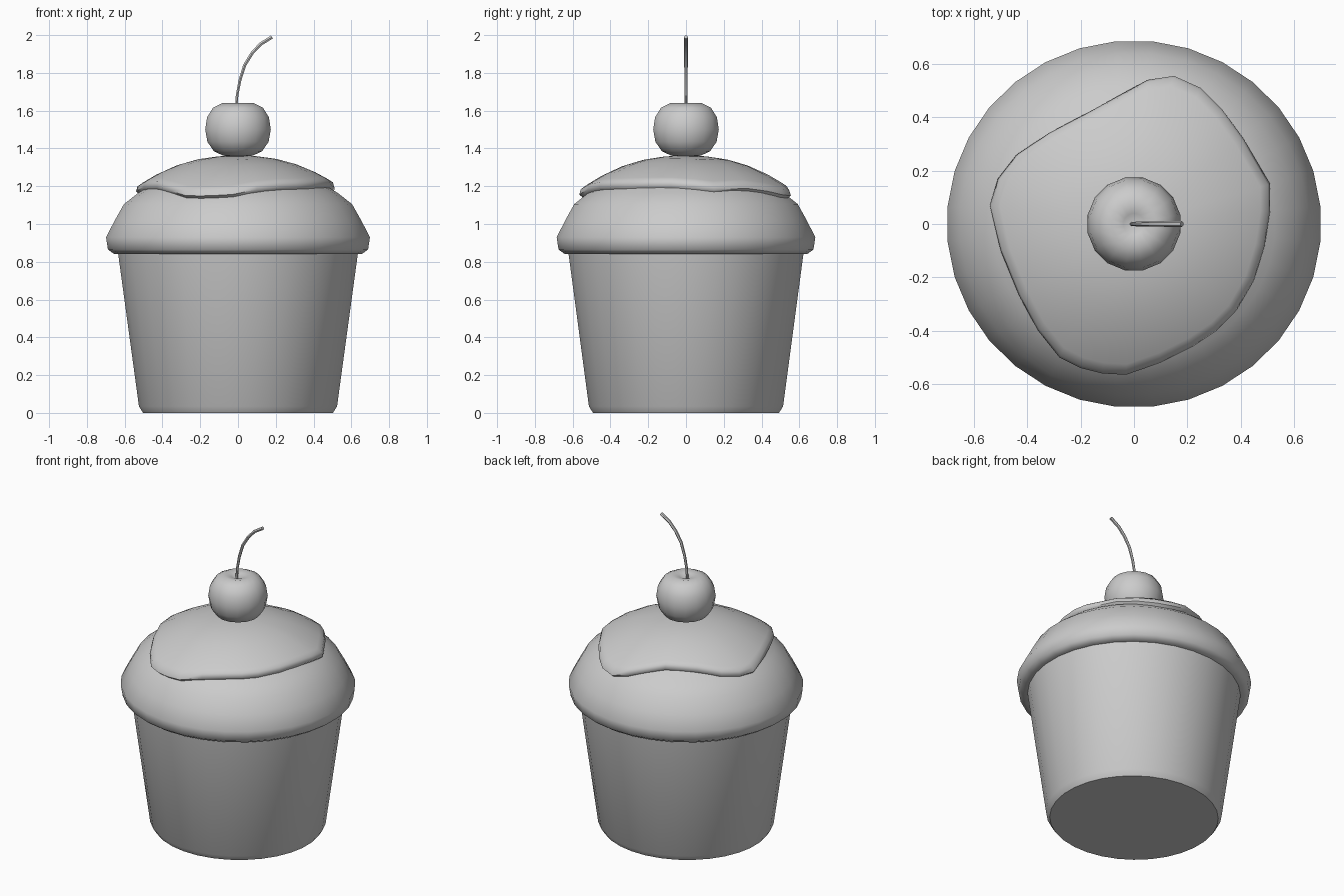
import bpy, math

if "Cube" in bpy.data.objects:
    bpy.data.objects.remove(bpy.data.objects["Cube"])


def smooth(ob, angle=40):
    bpy.ops.object.select_all(action='DESELECT')
    bpy.context.view_layer.objects.active = ob
    ob.select_set(True)
    bpy.ops.object.shade_smooth_by_angle(angle=math.radians(angle))


def build(name, rings, bottom=None, top=None, angle=40):
    """Skin a stack of equal rings; optional pole points close the ends."""
    n = len(rings[0])
    verts = [p for ring in rings for p in ring]
    faces = []
    for k in range(len(rings) - 1):
        for i in range(n):
            j = (i + 1) % n
            faces.append((k*n + i, k*n + j, (k+1)*n + j, (k+1)*n + i))
    if bottom is not None:
        verts.append((0, 0, bottom))
        faces += [(len(verts) - 1, (i + 1) % n, i) for i in range(n)]
    if top is not None:
        verts.append((0, 0, top))
        base = (len(rings) - 1) * n
        faces += [(base + i, base + (i + 1) % n, len(verts) - 1) for i in range(n)]
    me = bpy.data.meshes.new(name)
    me.from_pydata(verts, [], faces)
    ob = bpy.data.objects.new(name, me)
    bpy.context.collection.objects.link(ob)
    smooth(ob, angle)
    return ob


def circles(profile, sides, y_scale=1.0):
    rings = []
    for r, z in profile:
        ring = []
        for i in range(sides):
            a = 2 * math.pi * (i + 0.5) / sides
            ring.append((r * math.cos(a), r * y_scale * math.sin(a), z))
        rings.append(ring)
    return rings


# paper cup
build("cup", circles([(0.505, 0), (0.527, 0.035), (0.64, 0.86)], 32, 0.98), bottom=0)

# cake dome overhanging the cup
build("cake_top", circles([(0.61, 0.85), (0.66, 0.842), (0.692, 0.865), (0.702, 0.93),
                           (0.655, 1.02), (0.607, 1.105), (0.53, 1.165), (0.42, 1.23),
                           (0.28, 1.29), (0.13, 1.32)], 32, 0.98), bottom=0.85, top=1.325, angle=60)

# icing: irregular outline draped over the dome
outline = [(.51, .15), (.51, .05), (.49, -.08), (.45, -.21), (.38, -.33), (.31, -.40), (.22, -.46),
           (.10, -.52), (-.03, -.565), (-.12, -.56), (-.20, -.54), (-.28, -.50),
           (-.36, -.40), (-.43, -.27), (-.50, -.10), (-.54, .07), (-.51, .17),
           (-.44, .26), (-.32, .34), (-.15, .43), (.05, .54), (.15, .555),
           (.25, .51), (.33, .43), (.41, .32)][::-1]


def drape(r):
    return 1.362 - 0.68 * r ** 2.3


layers = [(0.90, -0.05), (0.97, -0.048), (1.0, -0.022), (0.985, 0.0)]
layers += [(f, 0.0) for f in (0.93, 0.8, 0.6, 0.4, 0.2)]
icing_rings = []
for f, dz in layers:
    ring = []
    for x, y in outline:
        r = math.hypot(x, y)
        ring.append((x * f, y * f, drape(r * f) + dz))
    icing_rings.append(ring)
build("icing", icing_rings, top=1.362, angle=60)

# cherry with a dimple on top
build("cherry", circles([(0.08, 1.362), (0.13, 1.385), (0.165, 1.435), (0.177, 1.50),
                         (0.167, 1.565), (0.135, 1.615), (0.085, 1.64), (0.04, 1.63)], 16),
      bottom=1.355, top=1.61, angle=70)

# curved stem
cu = bpy.data.curves.new("stem", 'CURVE')
cu.dimensions = '3D'
cu.bevel_depth = 0.009
cu.bevel_resolution = 1
cu.use_fill_caps = True
path = [(-.01, 1.60), (-.005, 1.68), (.01, 1.76), (.035, 1.84), (.075, 1.905), (.12, 1.953), (.18, 1.99)]
sp = cu.splines.new('POLY')
sp.points.add(len(path) - 1)
for p, (x, z) in zip(sp.points, path):
    p.co = (x, 0, z, 1)
    p.radius = 0.8 + 0.4 * (z - 1.6) / 0.4
stem = bpy.data.objects.new("stem", cu)
bpy.context.collection.objects.link(stem)
bpy.ops.object.select_all(action='DESELECT')
bpy.context.view_layer.objects.active = stem
stem.select_set(True)
bpy.ops.object.convert(target='MESH')
smooth(bpy.context.view_layer.objects.active)
